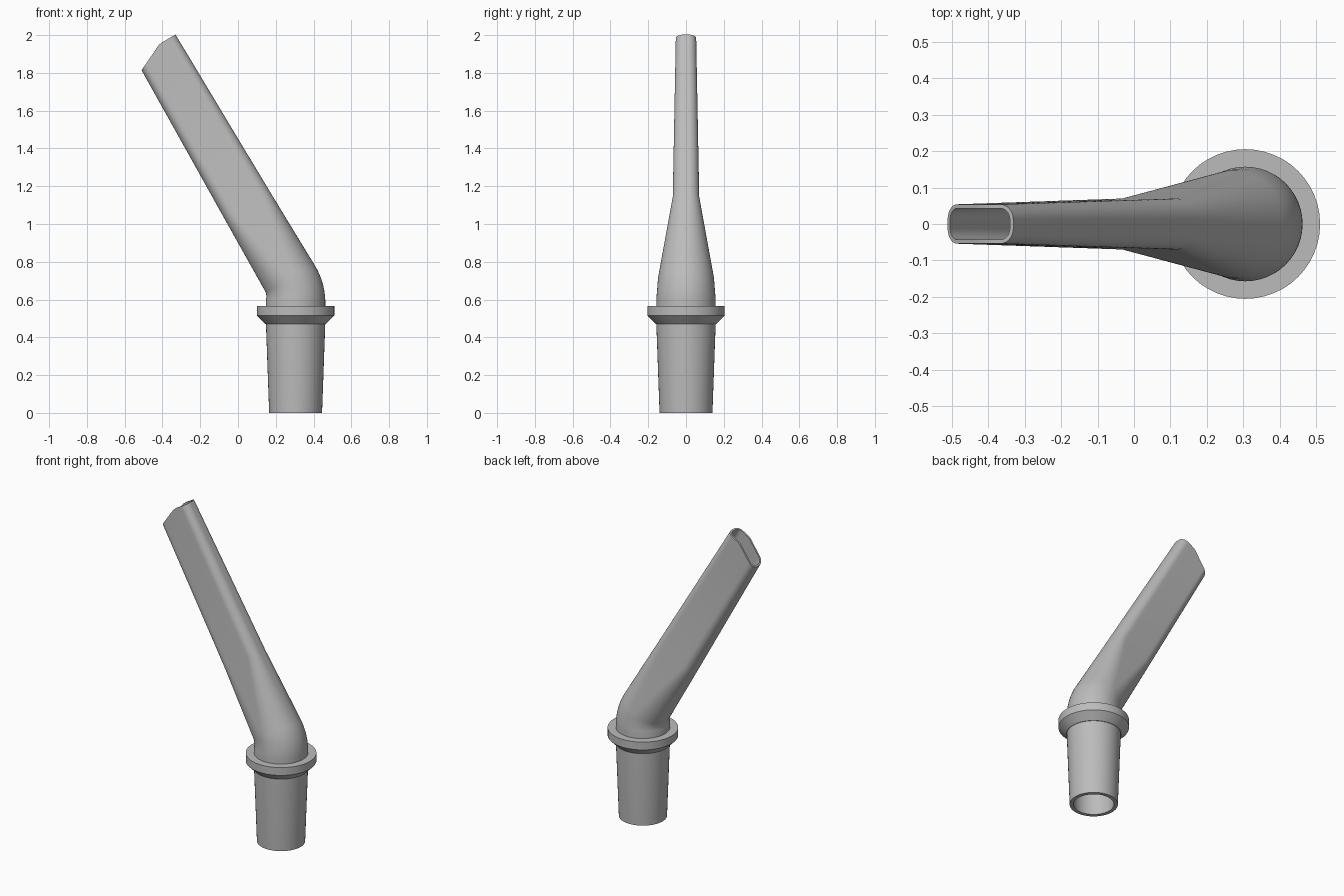
import bpy
import bmesh
import math
from mathutils import Vector

cube = bpy.data.objects.get("Cube")
if cube:
    bpy.data.objects.remove(cube)

grey = bpy.data.materials.new("plain grey")
grey.use_nodes = True
grey.diffuse_color = (0.5, 0.5, 0.5, 1)
grey.node_tree.nodes["Principled BSDF"].inputs["Base Color"].default_value = (0.5, 0.5, 0.5, 1)

AXIS_X = 0.305            # centre of the round base
TILT = math.radians(30)   # lean of the flat tube
CORNER_STEPS, SIDE_STEPS = 12, 8


def rounded_rect(a, b, r):
    """Outline with half sizes a, b and corner radius r; a circle when all are equal."""
    pts = []
    for q, (sx, sy) in enumerate(((1, 1), (-1, 1), (-1, -1), (1, -1))):
        for i in range(CORNER_STEPS + 1):
            t = math.pi / 2 * (q + i / CORNER_STEPS)
            pts.append((sx * (a - r) + r * math.cos(t), sy * (b - r) + r * math.sin(t)))
        if q % 2 == 0:    # extra points along the broad sides
            x, y = pts[-1]
            pts += [(x * (1 - 2 * i / SIDE_STEPS), y) for i in range(1, SIDE_STEPS)]
    return pts


def ring(centre, tilt, a, b, r, tip=False):
    """Place an outline on the tube path; the tip ring is cut back on its lower half."""
    across = Vector((math.cos(tilt), 0, math.sin(tilt)))
    along = Vector((-math.sin(tilt), 0, math.cos(tilt)))
    out = []
    for u, v in rounded_rect(a, b, r):
        cut = 0.48 * min(0, u - 0.028) if tip else 0
        out.append(centre + across * u + Vector((0, v, 0)) + along * cut)
    return out


def flat_ring(z, r):
    return ring(Vector((AXIS_X, 0, z)), 0, r, r, r)


def loft(name, rings):
    """Skin a closed loop of rings."""
    bm = bmesh.new()
    loops = [[bm.verts.new(p) for p in pts] for pts in rings]
    n = len(loops[0])
    for k, low in enumerate(loops):
        high = loops[(k + 1) % len(loops)]
        for i in range(n):
            j = (i + 1) % n
            bm.faces.new((low[i], low[j], high[j], high[i]))
    bmesh.ops.remove_doubles(bm, verts=bm.verts, dist=0.00002)
    bmesh.ops.recalc_face_normals(bm, faces=bm.faces)
    mesh = bpy.data.meshes.new(name)
    bm.to_mesh(mesh)
    bm.free()
    mesh.materials.append(grey)
    obj = bpy.data.objects.new(name, mesh)
    bpy.context.collection.objects.link(obj)
    bpy.ops.object.select_all(action='DESELECT')
    obj.select_set(True)
    bpy.context.view_layer.objects.active = obj
    bpy.ops.object.shade_smooth_by_angle(angle=math.radians(30))
    return obj


def tube_wall(base_wall, tip_wall):
    """Rings from the base, round the bend, to the tip, shrunk by the wall thickness."""
    w = base_wall
    rings = [flat_ring(0, 0.14 - w), flat_ring(0.47, 0.157 - w), flat_ring(0.6, 0.157 - w)]
    # round bend
    bend, steps = 0.226, 10
    pivot = Vector((AXIS_X - bend, 0, 0.6))
    for i in range(1, steps + 1):
        t = TILT * i / steps
        r = 0.157 - 0.009 * i / steps - w
        rings.append(ring(pivot + bend * Vector((math.cos(t), 0, math.sin(t))), t, r, r, r))
    # round to flat, then the long taper
    across = Vector((math.cos(TILT), 0, math.sin(TILT)))
    along = Vector((-math.sin(TILT), 0, math.cos(TILT)))
    w = tip_wall
    rings.append(ring(across * 0.592 + along * 0.93, TILT, 0.14 - w, 0.07 - w, 0.055 - w))
    rings.append(ring(across * 0.59 + along * 1.9, TILT, 0.125 - w, 0.054 - w, 0.042 - w, True))
    return rings


# hollow tube: outer wall up, inner wall back down
loft("hollow_tube", tube_wall(0, 0) + tube_wall(0.023, 0.011)[::-1])

# collar with a sloped underside
loft("collar", [flat_ring(z, r) for z, r in
                ((0.47, 0.15), (0.47, 0.16), (0.515, 0.205), (0.565, 0.205), (0.565, 0.15))])
